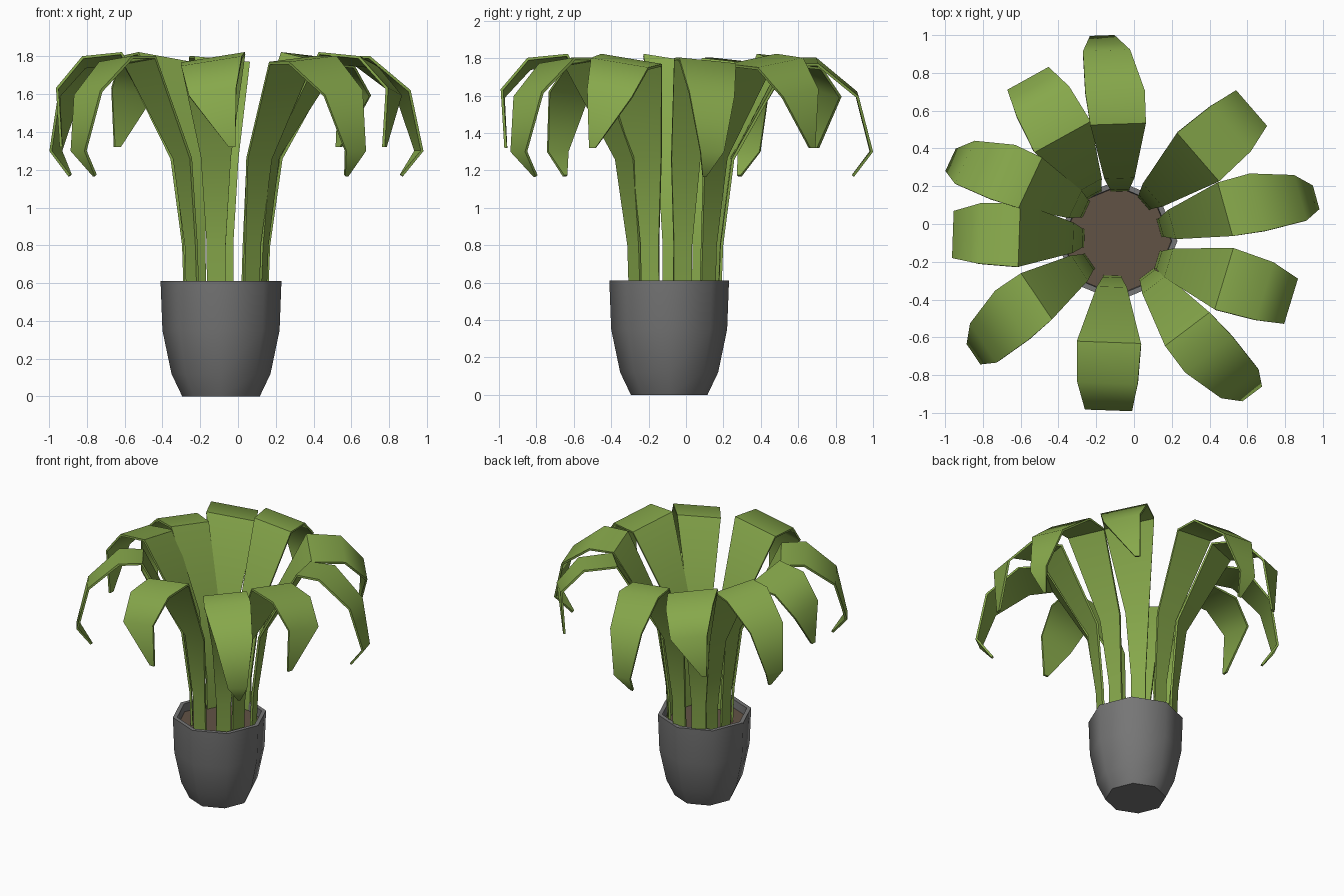
import bpy, bmesh, math

if "Cube" in bpy.data.objects:
    bpy.data.objects.remove(bpy.data.objects["Cube"])

CX, CY = -0.09, -0.09   # pot centre


def material(name, rgb):
    m = bpy.data.materials.new(name)
    m.diffuse_color = (*rgb, 1)
    m.use_nodes = True
    m.node_tree.nodes["Principled BSDF"].inputs["Base Color"].default_value = m.diffuse_color
    return m


def make_object(name, bm, mat=None, angle=35, thickness=0):
    bmesh.ops.recalc_face_normals(bm, faces=bm.faces)
    me = bpy.data.meshes.new(name)
    bm.to_mesh(me)
    bm.free()
    ob = bpy.data.objects.new(name, me)
    bpy.context.collection.objects.link(ob)
    if mat:
        me.materials.append(mat)
    bpy.ops.object.select_all(action='DESELECT')
    ob.select_set(True)
    bpy.context.view_layer.objects.active = ob
    if thickness:
        mod = ob.modifiers.new("thickness", 'SOLIDIFY')
        mod.thickness = thickness
        mod.offset = 0
        bpy.ops.object.modifier_apply(modifier=mod.name)
    bpy.ops.object.shade_smooth_by_angle(angle=math.radians(angle))
    return ob


def lathe(name, profile, sides=8, cap_end=False, mat=None, angle=50):
    bm = bmesh.new()
    rings = []
    for r, z in profile:
        rings.append([bm.verts.new((CX + r * math.cos(2 * math.pi * i / sides),
                                    CY + r * math.sin(2 * math.pi * i / sides), z))
                      for i in range(sides)])
    for a, b in zip(rings, rings[1:]):
        for i in range(sides):
            j = (i + 1) % sides
            bm.faces.new((a[i], a[j], b[j], b[i]))
    bm.faces.new(rings[0])
    if cap_end:
        bm.faces.new(rings[-1])
    return make_object(name, bm, mat, angle)


# Pot with thick rim, and soil
lathe("pot", [(0.205, 0), (0.262, 0.12), (0.31, 0.35), (0.32, 0.61),
              (0.29, 0.61), (0.285, 0.52)], mat=material("pot", (0.18, 0.18, 0.18)))
lathe("soil", [(0.27, 0.52), (0.287, 0.55)], cap_end=True,
      mat=material("soil", (0.12, 0.085, 0.06)))

# Leaf rows: outward distance, height, blunt side, tip side
SHORT = [(0, 0.54, -.05, .05), (0.01, 0.8, -.05, .05), (0.06, 1.27, -.08, .08),
         (0.35, 1.79, -.175, .165), (0.56, 1.77, -.165, .155),
         (0.70, 1.61, -.12, .13), (0.68, 1.32, .09, .125)]
LONG = [(0, 0.54, -.05, .05), (0.01, 0.8, -.05, .05), (0.07, 1.26, -.08, .08),
        (0.36, 1.78, -.15, .145), (0.53, 1.78, -.15, .165),
        (0.75, 1.60, -.08, .17), (0.83, 1.30, 0, .13), (0.73, 1.17, .07, .09)]
green = material("leaf", (0.24, 0.39, 0.07))


def leaf(n, rows, bx, by, heading, side, reach, crease, roll):
    h = math.radians(heading)
    c, s = math.cos(h), math.sin(h)
    bm = bmesh.new()
    prev = None
    for u, z, v0, v1 in rows:
        u *= reach
        pair = []
        for v in (v0, v1):
            w = v * side
            zz = z + (v * roll if z > 1.5 else 0)
            pair.append(bm.verts.new((bx + u * c - w * s, by + u * s + w * c, zz)))
        if prev:
            bm.faces.new((prev[0], prev[1], pair[1], pair[0]))
        prev = pair
    make_object(f"leaf_{n}", bm, green, crease, 0.015)


# Ring of leaves: kind, base x, base y, heading, side the tip leans to, reach
LEAVES = [(LONG, -.075, .18, 92, 1, .98), (SHORT, -.215, .155, 119, 1, 1),
          (LONG, -.26, .08, 155, 1, .9), (SHORT, -.27, -.075, 178, 1, .975),
          (LONG, -.24, -.20, 214, 1, .93), (SHORT, -.115, -.28, 268, 1, 1),
          (LONG, .07, -.27, 307, 1, 1), (SHORT, .13, -.19, 343, -1, 1.04),
          (SHORT, .055, .115, 41, 1, 1.07), (LONG, .14, -.02, 15.5, -1, 1)]
for n, (rows, bx, by, heading, side, reach) in enumerate(LEAVES, 1):
    leaf(n, rows, bx, by, heading, side, reach, 52, 0.16 if rows is SHORT else 0.1)
